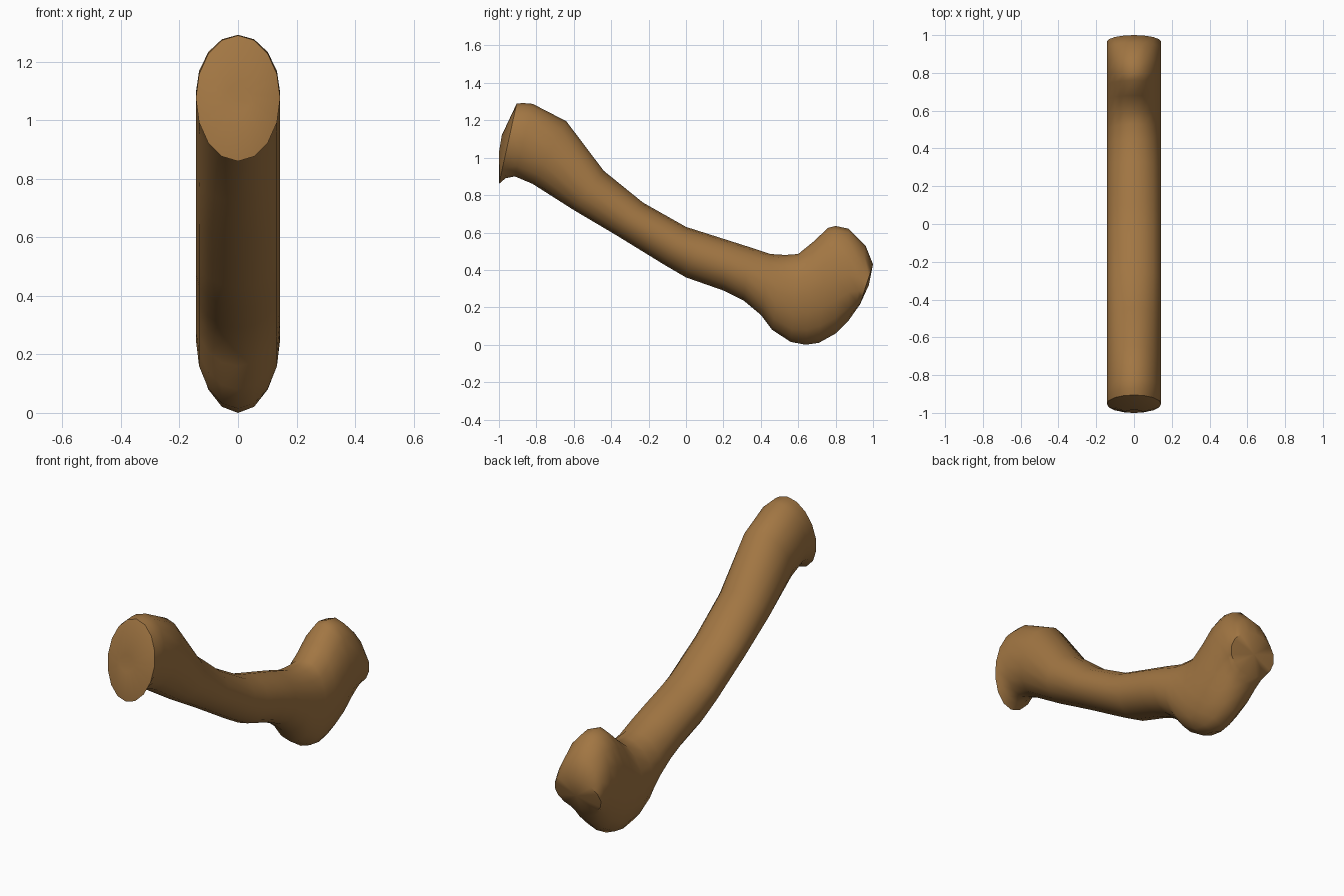
import bpy, bmesh, math

if "Cube" in bpy.data.objects:
    bpy.data.objects.remove(bpy.data.objects["Cube"])

SIDES = 16
HALF_W = 0.144

# Cross-sections along the handle: top (y, z), bottom (y, z)
sections = [
    (-0.905, 1.29, -1.00, 0.86),
    (-0.87, 1.292, -0.965, 0.89),
    (-0.82, 1.288, -0.915, 0.90),
    (-0.64, 1.195, -0.82, 0.86),
    (-0.44, 0.93, -0.60, 0.72),
    (-0.23, 0.76, -0.38, 0.59),
    (0.00, 0.63, -0.12, 0.43),
    (0.11, 0.595, 0.00, 0.36),
    (0.22, 0.56, 0.20, 0.29),
    (0.33, 0.525, 0.31, 0.235),
    (0.45, 0.485, 0.40, 0.16),
    (0.53, 0.48, 0.46, 0.08),
    (0.60, 0.485, 0.56, 0.015),
    (0.68, 0.55, 0.64, 0.00),
    (0.76, 0.625, 0.71, 0.01),
    (0.80, 0.635, 0.80, 0.06),
    (0.87, 0.62, 0.87, 0.13),
    (0.96, 0.53, 0.905, 0.18),
    (1.00, 0.43, 0.93, 0.215),
]

bm = bmesh.new()


def ring(ty, tz, by, bz, w):
    verts = []
    for i in range(SIDES):
        a = 2 * math.pi * i / SIDES
        k = (1 + math.cos(a)) / 2
        verts.append(bm.verts.new((w * math.sin(a), by + (ty - by) * k, bz + (tz - bz) * k)))
    return verts


def bridge(r0, r1):
    for i in range(SIDES):
        j = (i + 1) % SIDES
        bm.faces.new((r0[i], r0[j], r1[j], r1[i]))


def fan(r, y, z):
    c = bm.verts.new((0, y, z))
    for i in range(SIDES):
        bm.faces.new((r[i], r[(i + 1) % SIDES], c))


# Body, with a small dimple ring in the front cap
rings = [ring(-0.985, 1.12, -1.0, 1.03, 0.045)]
rings += [ring(*s, HALF_W) for s in sections]
for r0, r1 in zip(rings, rings[1:]):
    bridge(r0, r1)

# End caps: dimpled front, nearly flat disc at the back
fan(rings[0], -0.975, 1.07)
fan(rings[-1], 0.978, 0.32)
bmesh.ops.recalc_face_normals(bm, faces=bm.faces[:])

mesh = bpy.data.meshes.new("curved_handle")
bm.to_mesh(mesh)
bm.free()
obj = bpy.data.objects.new("curved_handle", mesh)
bpy.context.collection.objects.link(obj)

mat = bpy.data.materials.new("brown_wood")
mat.diffuse_color = (0.36, 0.182, 0.056, 1)
mat.use_nodes = True
mat.node_tree.nodes["Principled BSDF"].inputs["Base Color"].default_value = mat.diffuse_color
mesh.materials.append(mat)

bpy.context.view_layer.objects.active = obj
obj.select_set(True)
bpy.ops.object.shade_smooth_by_angle(angle=math.radians(45))
